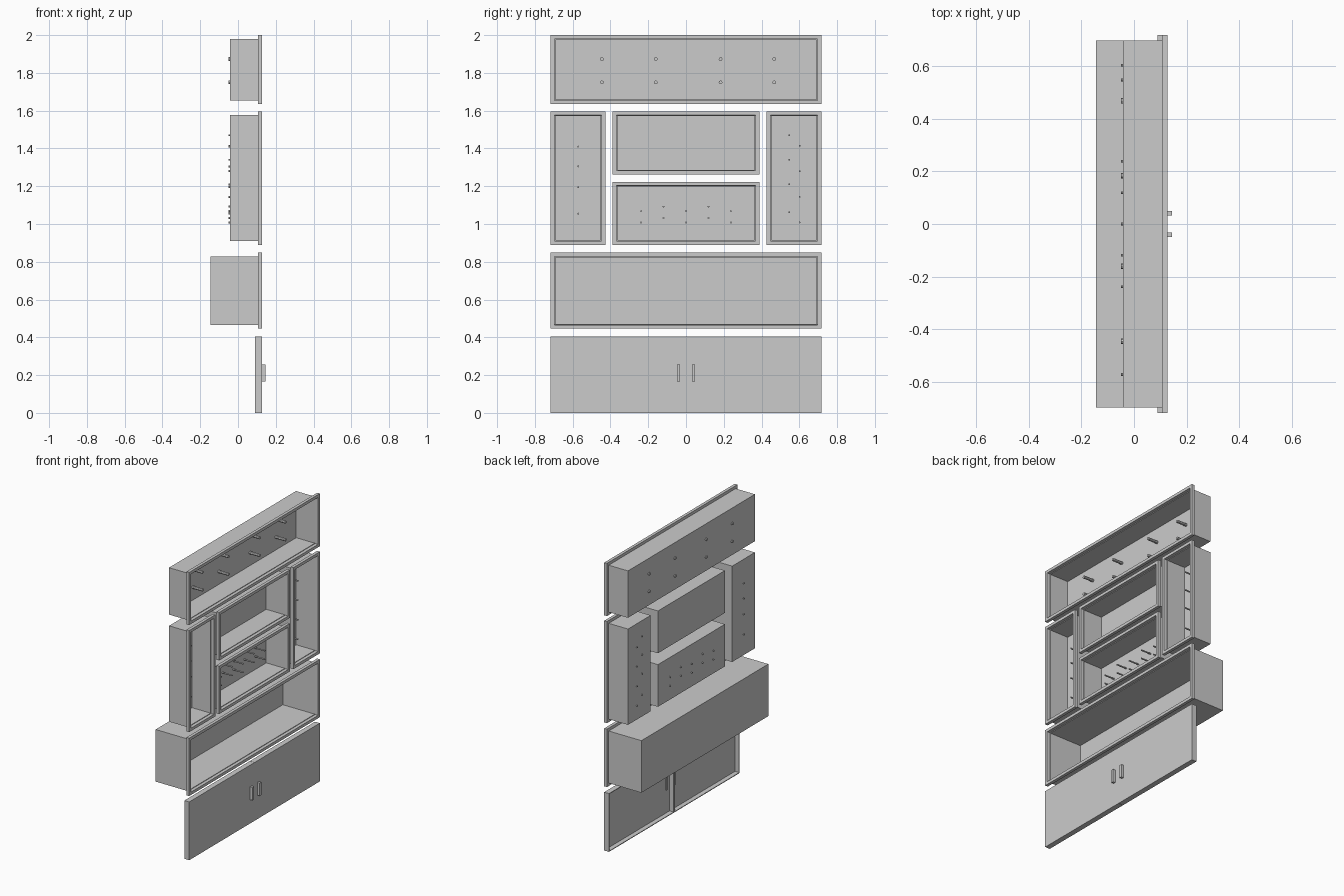
import bpy
import bmesh
from mathutils import Matrix, Vector

cube = bpy.data.objects.get("Cube")
if cube:
    bpy.data.objects.remove(cube, do_unlink=True)

grey = bpy.data.materials.new("plain grey")
grey.use_nodes = True
COLOUR = (0.6, 0.6, 0.6, 1)
grey.diffuse_color = COLOUR
grey.node_tree.nodes["Principled BSDF"].inputs["Base Color"].default_value = COLOUR

FRONT, FLANGE_BACK = 0.127, 0.106
FLANGE, WALL = 0.02, 0.005


def finish(name, bm):
    bmesh.ops.recalc_face_normals(bm, faces=bm.faces)
    mesh = bpy.data.meshes.new(name)
    bm.to_mesh(mesh)
    bm.free()
    mesh.materials.append(grey)
    obj = bpy.data.objects.new(name, mesh)
    bpy.context.scene.collection.objects.link(obj)
    return obj


def loop(bm, x, rect, inset):
    """Rectangle of vertices in the plane x, shrunk by inset."""
    y0, y1, z0, z1 = rect
    y0, y1, z0, z1 = y0 + inset, y1 - inset, z0 + inset, z1 - inset
    return [bm.verts.new((x, y, z)) for y, z in
            ((y0, z0), (y1, z0), (y1, z1), (y0, z1))]


def lathe_rect(name, rect, profile):
    """Closed shell swept round a rectangle; profile is (x, inset) pairs."""
    bm = bmesh.new()
    loops = [loop(bm, x, rect, inset) for x, inset in profile]
    for a, b in zip(loops, loops[1:]):
        for i in range(4):
            j = (i + 1) % 4
            bm.faces.new((a[i], a[j], b[j], b[i]))
    bm.faces.new(loops[0])
    bm.faces.new(loops[-1])
    return finish(name, bm)


def niche(name, rect, back):
    """Open box with a projecting flange round its mouth."""
    inner = FLANGE + WALL
    return lathe_rect(name, rect, [
        (back, FLANGE), (FLANGE_BACK, FLANGE), (FLANGE_BACK, 0),
        (FRONT, 0), (FRONT, FLANGE), (FLANGE_BACK, FLANGE + 0.001),
        (FLANGE_BACK, inner), (back + WALL, inner)])


def door(name, rect):
    """Front panel with a returned rim, open at the back."""
    return lathe_rect(name, rect, [
        (FRONT, 0), (0.09, 0), (0.09, WALL), (FRONT - WALL, WALL)])


def pegs(name, places, radius, sides):
    """Pins through the back panel, reaching into the niche."""
    bm = bmesh.new()
    x0, x1 = -0.049, 0.04
    for y, z in places:
        place = (Matrix.Translation(Vector(((x0 + x1) / 2, y, z)))
                 @ Matrix.Rotation(1.5707963, 4, 'Y'))
        bmesh.ops.create_cone(bm, cap_ends=True, segments=sides, radius1=radius,
                              radius2=radius, depth=x1 - x0, matrix=place)
    return finish(name, bm)


def handle(name, y):
    bm = bmesh.new()
    bmesh.ops.create_cube(bm, size=1, matrix=Matrix.Translation((0.13, y, 0.21))
                          @ Matrix.Diagonal((0.03, 0.017, 0.09, 1)))
    return finish(name, bm)


# Niches
W = 0.717
niche("top_niche", (-W, W, 1.634, 2.0), -0.042)
niche("right_tall_niche", (-W, -0.427, 0.89, 1.596), -0.042)
niche("left_tall_niche", (0.427, W, 0.89, 1.596), -0.042)
niche("upper_middle_niche", (-0.388, 0.388, 1.262, 1.596), -0.042)
niche("lower_middle_niche", (-0.388, 0.388, 0.89, 1.223), -0.042)
niche("deep_niche", (-W, W, 0.446, 0.848), -0.145)

# Doors and handles
for side, s in (("right", -1), ("left", 1)):
    ends = sorted((s * 0.001, s * W))
    door(side + "_door", (ends[0], ends[1], 0, 0.405))
    handle(side + "_handle", s * 0.04)

# Pegs
pegs("top_pegs", [(y, z) for y in (-0.445, -0.16, 0.183, 0.467)
                  for z in (1.75, 1.873)], 0.01, 8)
pegs("right_pegs", [(-0.571, z) for z in (1.055, 1.195, 1.305, 1.41)], 0.005, 8)
pegs("left_pegs", [(0.546, z) for z in (1.063, 1.21, 1.34, 1.47)]
     + [(0.602, z) for z in (1.008, 1.143, 1.28, 1.414)], 0.005, 8)
pegs("middle_pegs", [(i * 0.119, z + 0.024 * (i % 2)) for i in range(-2, 3)
                     for z in (1.008, 1.068)], 0.005, 8)
